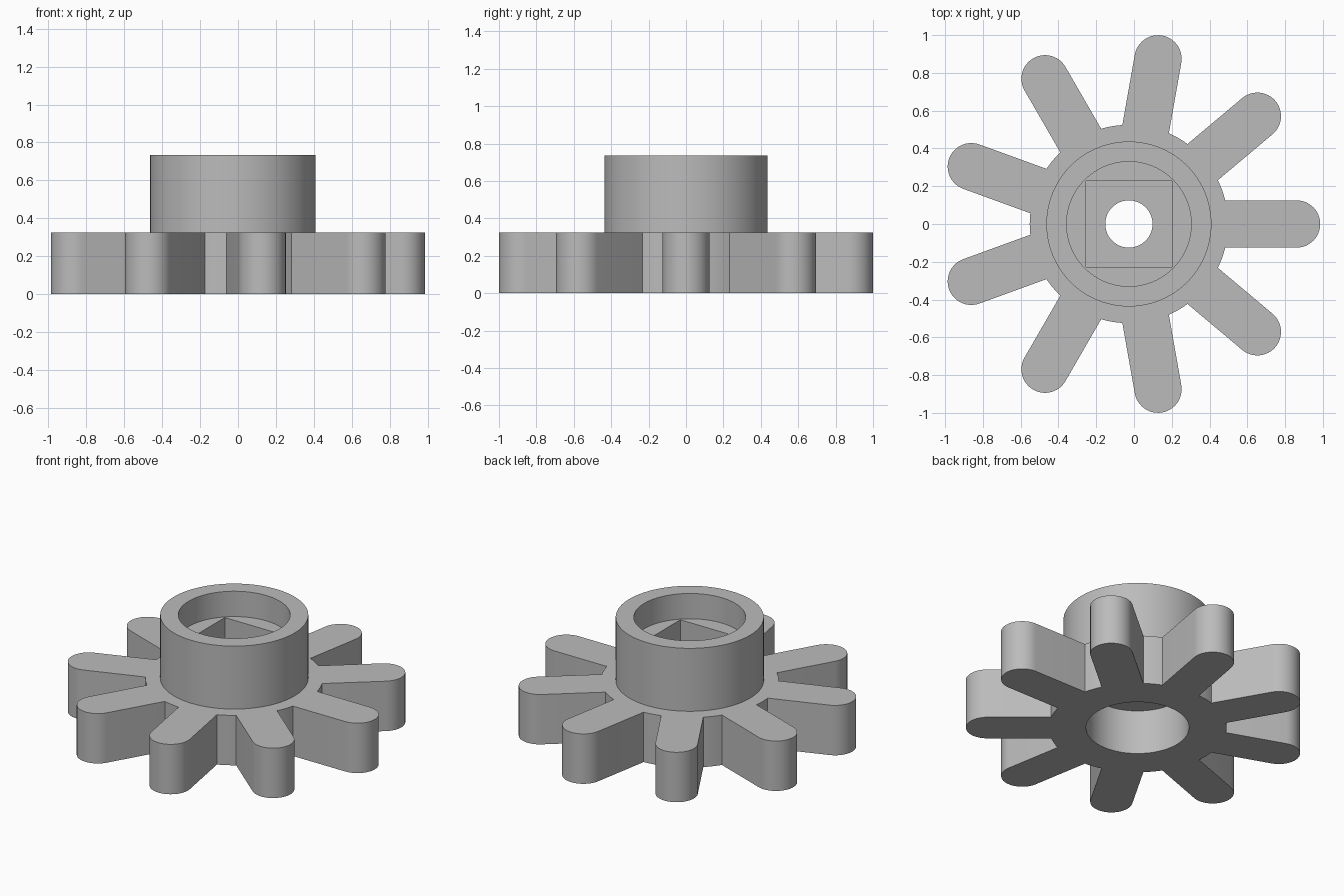
import bpy, bmesh
from math import sin, cos, asin, pi, radians

if "Cube" in bpy.data.objects:
    bpy.data.objects.remove(bpy.data.objects["Cube"])

TEETH = 9
CX = -0.027            # wheel axis
ROOT_R = 0.525         # body radius between teeth
TIP_R = 0.888          # centre of the rounded tooth tip
HALF_W = 0.125         # half tooth width
WHEEL_H, HUB_H = 0.325, 0.735

grey = bpy.data.materials.new("plain_grey")
grey.use_nodes = True
grey.diffuse_color = (0.5, 0.5, 0.5, 1)
grey.node_tree.nodes["Principled BSDF"].inputs["Base Color"].default_value = (0.5, 0.5, 0.5, 1)


def prism(name, outline, z0, z1):
    """Extrude a closed outline from z0 to z1."""
    bm = bmesh.new()
    face = bm.faces.new([bm.verts.new((x + CX, y, z0)) for x, y in outline])
    top = bmesh.ops.extrude_face_region(bm, geom=[face])["geom"]
    verts = [v for v in top if isinstance(v, bmesh.types.BMVert)]
    bmesh.ops.translate(bm, verts=verts, vec=(0, 0, z1 - z0))
    bmesh.ops.recalc_face_normals(bm, faces=bm.faces)
    mesh = bpy.data.meshes.new(name)
    bm.to_mesh(mesh)
    bm.free()
    mesh.materials.append(grey)
    obj = bpy.data.objects.new(name, mesh)
    bpy.context.collection.objects.link(obj)
    return obj


def circle(r, n=96):
    return [(r * cos(2 * pi * i / n), r * sin(2 * pi * i / n)) for i in range(n)]


def wheel_outline():
    """Rounded parallel-sided teeth joined by root arcs."""
    pts = []
    pitch = 2 * pi / TEETH
    root = asin(HALF_W / ROOT_R)
    for k in range(TEETH):
        a = k * pitch
        tip = [-pi / 2 + pi * i / 24 for i in range(25)]
        pts += [(TIP_R * cos(a) + HALF_W * cos(a + t),
                 TIP_R * sin(a) + HALF_W * sin(a + t)) for t in tip]
        gap = pitch - 2 * root
        arc = [a + root + gap * i / 6 for i in range(7)]
        pts += [(ROOT_R * cos(t), ROOT_R * sin(t)) for t in arc]
    return pts


def combine(target, tool, operation):
    mod = target.modifiers.new(tool.name, "BOOLEAN")
    mod.operation, mod.object, mod.solver = operation, tool, "EXACT"
    bpy.context.view_layer.objects.active = target
    bpy.ops.object.modifier_apply(modifier=mod.name)
    bpy.data.objects.remove(tool)


# Toothed wheel with the raised hub
wheel = prism("toothed_wheel_with_hub", wheel_outline(), 0, WHEEL_H)
combine(wheel, prism("hub", circle(0.437), 0.1, HUB_H), "UNION")

# Upper bore, square socket, shaft hole and lower bore
s = 0.227
square = [(-s, -s), (s, -s), (s, s), (-s, s)]
combine(wheel, prism("upper_bore", circle(0.33), 0.57, 0.9), "DIFFERENCE")
combine(wheel, prism("square_socket", square, 0.37, 0.85), "DIFFERENCE")
combine(wheel, prism("lower_bore", circle(0.304), -0.1, 0.29), "DIFFERENCE")
combine(wheel, prism("shaft_hole", circle(0.125, 64), -0.2, 0.95), "DIFFERENCE")

# Smooth curved walls, keep edges sharp
bpy.ops.object.select_all(action="DESELECT")
wheel.select_set(True)
bpy.context.view_layer.objects.active = wheel
bpy.ops.object.shade_smooth_by_angle(angle=radians(30))
